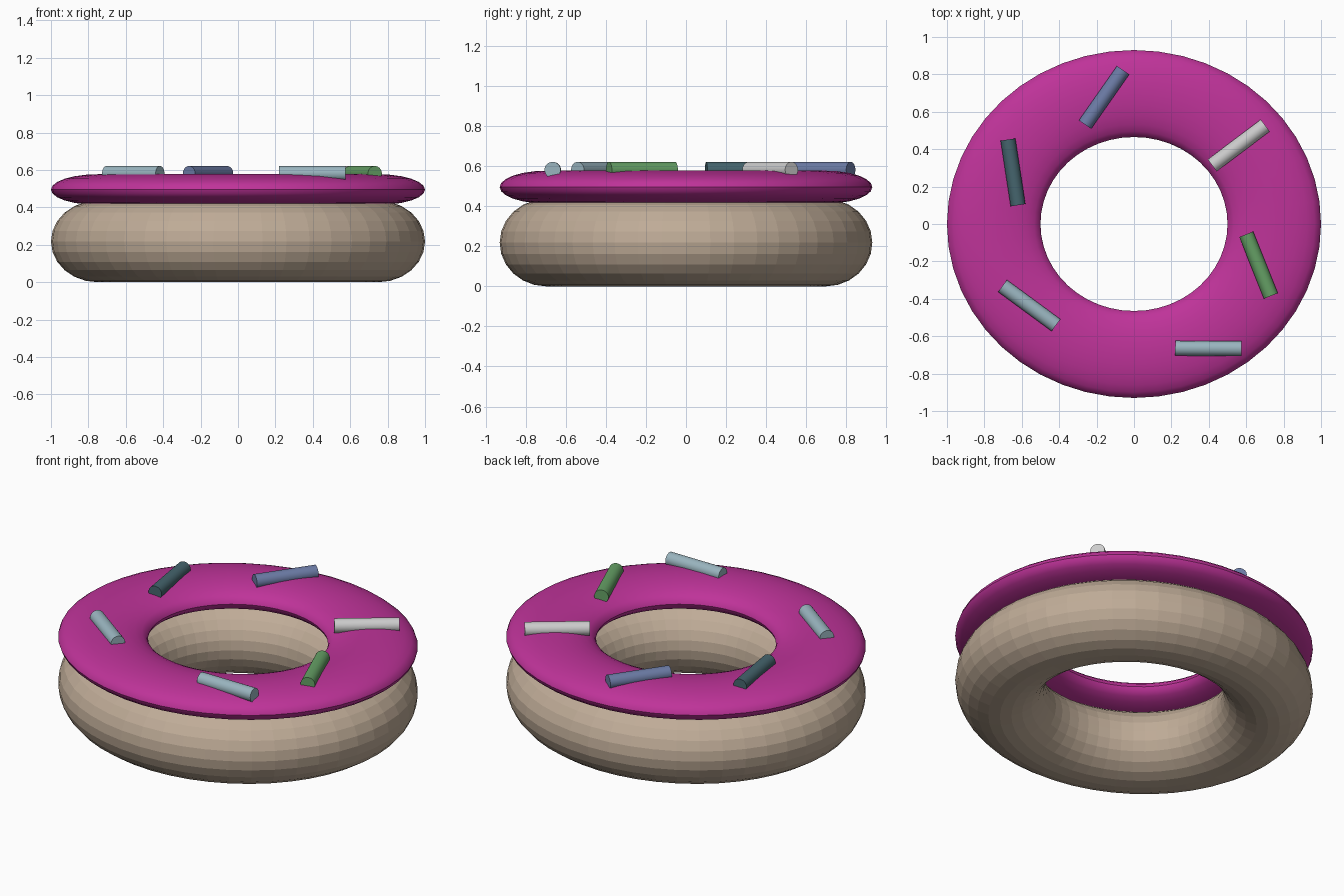
import bpy
from math import radians

if "Cube" in bpy.data.objects:
    bpy.data.objects.remove(bpy.data.objects["Cube"])


def paint(obj, name, rgb):
    mat = bpy.data.materials.get(name) or bpy.data.materials.new(name)
    mat.diffuse_color = (*rgb, 1)
    mat.use_nodes = True
    mat.node_tree.nodes["Principled BSDF"].inputs["Base Color"].default_value = mat.diffuse_color
    obj.data.materials.append(mat)


def ring(name, z, half_height, rgb):
    # Squashed torus, slightly narrower front to back
    bpy.ops.mesh.primitive_torus_add(major_radius=0.75, minor_radius=0.25,
                                     major_segments=48, minor_segments=24,
                                     location=(0, 0, z))
    obj = bpy.context.object
    obj.name = name
    obj.scale = (1, 0.93, half_height / 0.25)
    bpy.ops.object.transform_apply(location=False, rotation=False, scale=True)
    paint(obj, name + "_colour", rgb)
    return obj


# Dough (faceted) and icing (smooth, with a crisp rim)
ring("dough", 0.218, 0.218, (0.52, 0.41, 0.31))
ring("icing", 0.495, 0.082, (0.52, 0.033, 0.32))
bpy.ops.object.shade_smooth_by_angle(angle=radians(35))

# Sprinkles: x, y, heading in degrees, colour
pale_blue = ("pale_blue", (0.32, 0.46, 0.52))
sprinkles = [
    (-0.16, 0.677, 55, ("blue", (0.15, 0.20, 0.38))),
    (0.56, 0.42, 37, ("white", (0.60, 0.60, 0.60))),
    (-0.647, 0.276, 98.7, ("teal", (0.06, 0.13, 0.155))),
    (0.666, -0.22, -68.2, ("green", (0.13, 0.35, 0.13))),
    (-0.56, -0.436, -36.3, pale_blue),
    (0.398, -0.665, -0.3, pale_blue),
]
for i, (x, y, heading, (colour, rgb)) in enumerate(sprinkles, 1):
    bpy.ops.mesh.primitive_cylinder_add(vertices=32, radius=0.04, depth=0.355,
                                        location=(x, y, 0.581),
                                        rotation=(0, radians(90), radians(heading)))
    obj = bpy.context.object
    obj.name = f"sprinkle_{i}"
    bpy.ops.object.shade_smooth_by_angle(angle=radians(35))
    paint(obj, colour, rgb)
